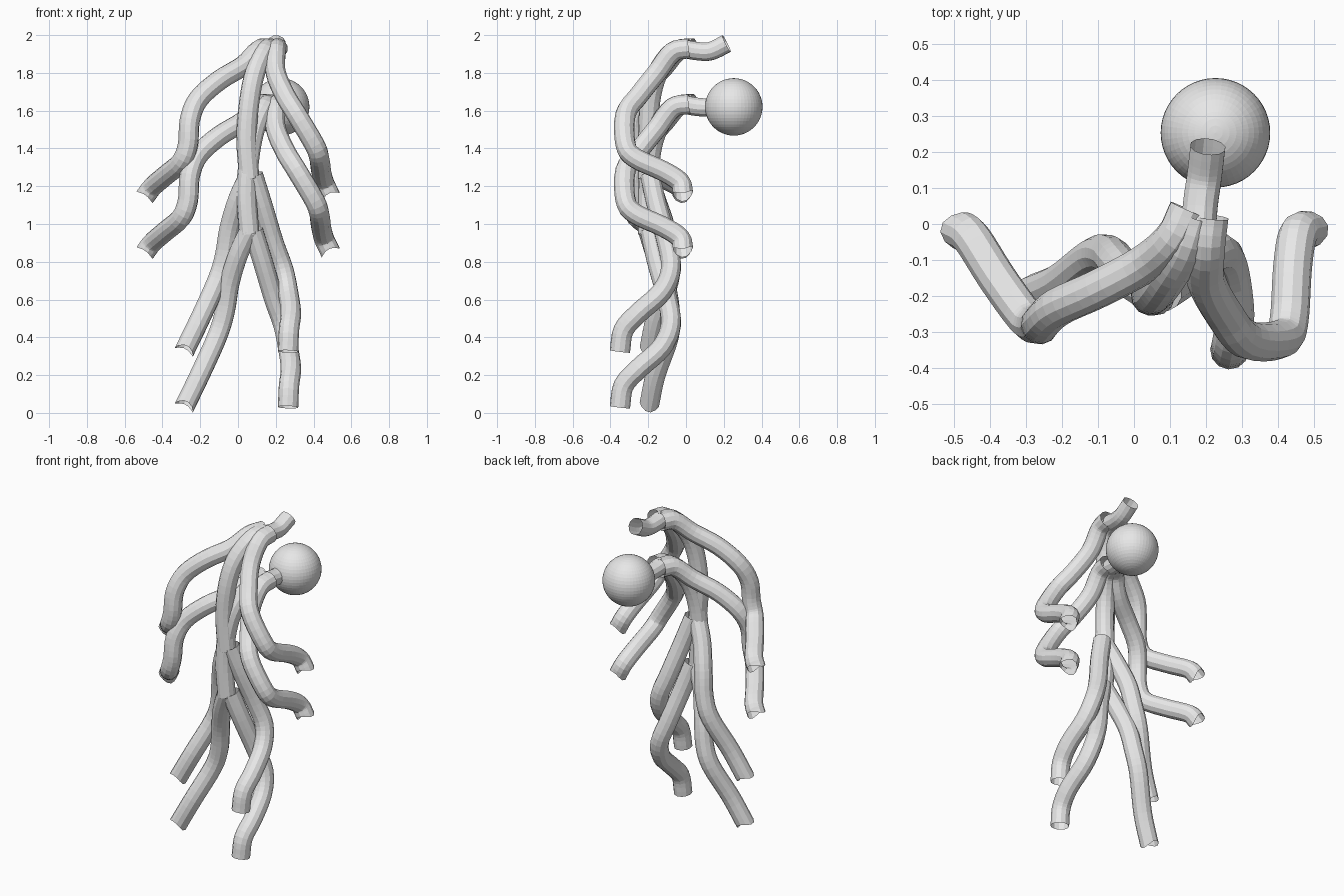
import bpy, bmesh, math
from mathutils import Vector

cube = bpy.data.objects.get("Cube")
if cube:
    bpy.data.objects.remove(cube, do_unlink=True)

SIDES, STEPS, RADIUS, DROP = 12, 4, 0.054, 0.295

grey = bpy.data.materials.new("light_grey")
grey.use_nodes = True
grey.diffuse_color = (0.8, 0.8, 0.8, 1)
grey.node_tree.nodes["Principled BSDF"].inputs["Base Color"].default_value = (0.8, 0.8, 0.8, 1)


def finish(name, bm):
    mesh = bpy.data.meshes.new(name)
    bm.to_mesh(mesh)
    bm.free()
    mesh.materials.append(grey)
    obj = bpy.data.objects.new(name, mesh)
    bpy.context.collection.objects.link(obj)
    return obj


def smooth_path(points):
    """Catmull-Rom curve through the points."""
    p = [Vector(q) for q in points]
    p = [2 * p[0] - p[1]] + p + [2 * p[-1] - p[-2]]
    out = []
    for a, b, c, d in zip(p, p[1:], p[2:], p[3:]):
        for s in range(STEPS):
            t = s / STEPS
            out.append(0.5 * (2 * b + (c - a) * t + (2 * a - 5 * b + 4 * c - d) * t * t
                              + (3 * b - a - 3 * c + d) * t ** 3))
    return out + [p[-2]]


def tube(name, points, drop, radius=RADIUS, notch=0.0):
    """Open flat-shaded tube; notch makes the far end a saddle."""
    path = [q - Vector((0, 0, drop)) for q in smooth_path(points)]
    bm = bmesh.new()
    rings, side = [], None
    for i, centre in enumerate(path):
        tangent = (path[min(i + 1, len(path) - 1)] - path[max(i - 1, 0)]).normalized()
        if side is None:
            side = tangent.orthogonal()
        side = (side - tangent * side.dot(tangent)).normalized()
        other = tangent.cross(side)
        ring = []
        for k in range(SIDES):
            a = math.tau * k / SIDES
            out = side * math.cos(a) + other * math.sin(a)
            shift = notch * (1 - 2 * out.y ** 2) if i == len(path) - 1 else 0
            ring.append(bm.verts.new(centre + out * radius + tangent * shift))
        rings.append(ring)
    for lower, upper in zip(rings, rings[1:]):
        for k in range(SIDES):
            n = (k + 1) % SIDES
            bm.faces.new((lower[k], lower[n], upper[n], upper[k]))
    return finish(name, bm)


# Centre lines of the upper figure
neck = [(0.18, 0.0, 1.925), (0.185, 0.06, 1.915), (0.195, 0.13, 1.915), (0.205, 0.215, 1.955)]
torso = [(0.17, 0.02, 1.93), (0.14, -0.07, 1.91), (0.09, -0.15, 1.8), (0.06, -0.19, 1.65),
         (0.045, -0.2, 1.45), (0.06, -0.2, 1.24)]
right_arm = [(0.15, 0.04, 1.93), (0.11, -0.04, 1.92), (0.03, -0.11, 1.84), (-0.1, -0.18, 1.76),
             (-0.21, -0.23, 1.66), (-0.255, -0.27, 1.55), (-0.265, -0.28, 1.42),
             (-0.3, -0.26, 1.33), (-0.38, -0.15, 1.26), (-0.45, -0.04, 1.2),
             (-0.485, -0.015, 1.155)]
left_arm = [(0.21, 0.02, 1.93), (0.2, -0.07, 1.91), (0.2, -0.155, 1.8), (0.25, -0.25, 1.68),
            (0.31, -0.32, 1.58), (0.405, -0.32, 1.42), (0.43, -0.27, 1.35),
            (0.44, -0.12, 1.28), (0.455, -0.03, 1.22), (0.485, -0.015, 1.155)]
right_leg = [(0.06, -0.2, 1.26), (0.0, -0.16, 1.13), (-0.045, -0.11, 0.98), (-0.07, -0.085, 0.83),
             (-0.11, -0.09, 0.7), (-0.2, -0.16, 0.5), (-0.28, -0.195, 0.335)]
left_leg = [(0.08, -0.19, 1.26), (0.13, -0.155, 1.1), (0.19, -0.1, 0.9), (0.24, -0.08, 0.76),
            (0.265, -0.13, 0.64), (0.28, -0.25, 0.53), (0.27, -0.33, 0.44), (0.265, -0.35, 0.325)]

# Two stacked figures
for level, drop in (("upper", 0), ("lower", DROP)):
    tube(level + "_neck", neck, drop, 0.05)
    tube(level + "_torso", torso, drop)
    tube(level + "_right_arm", right_arm, drop, notch=0.015)
    tube(level + "_left_arm", left_arm, drop, notch=0.015)
    tube(level + "_right_leg", right_leg, drop, notch=0.015)
    tube(level + "_left_leg", left_leg, drop)

# Round head on the lower figure
bm = bmesh.new()
bmesh.ops.create_uvsphere(bm, u_segments=48, v_segments=24, radius=0.152)
head = finish("head", bm)
head.location = (0.226, 0.253, 1.62)
